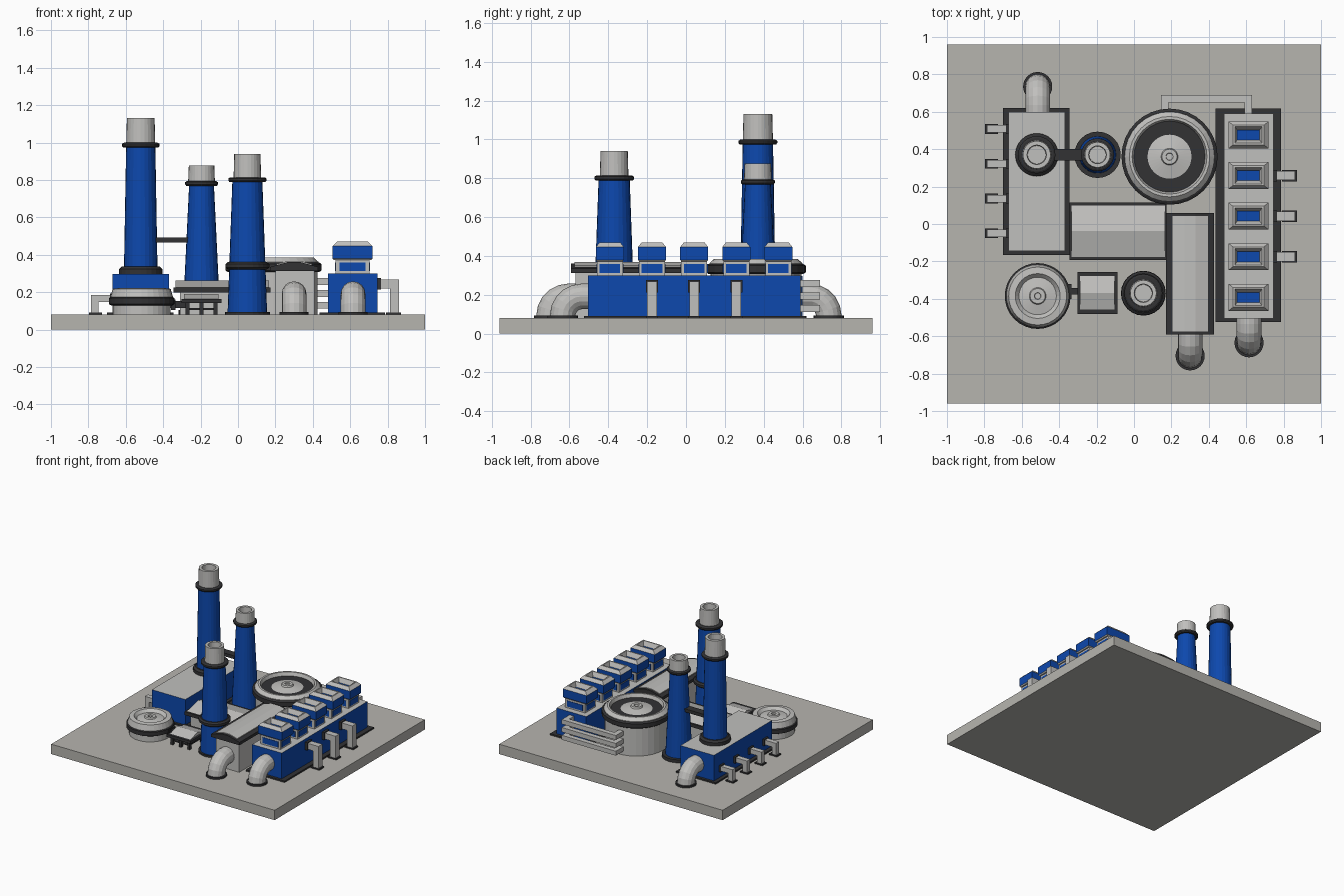
import bpy, bmesh, math
from mathutils import Vector

if "Cube" in bpy.data.objects:
    bpy.data.objects.remove(bpy.data.objects["Cube"])


def material(name, c):
    m = bpy.data.materials.new(name)
    m.diffuse_color = (*c, 1)
    m.use_nodes = True
    m.node_tree.nodes["Principled BSDF"].inputs["Base Color"].default_value = m.diffuse_color
    return m


GROUND = material("concrete", (0.47, 0.46, 0.43))
GRAY = material("light gray", (0.53, 0.525, 0.51))
BLUE = material("blue", (0.004, 0.065, 0.42))
DARK = material("dark gray", (0.032, 0.032, 0.034))
MATS = [GROUND, GRAY, BLUE, DARK]


def make(name, verts, faces, mats):
    me = bpy.data.meshes.new(name)
    me.from_pydata(verts, [], faces)
    for m in MATS:
        me.materials.append(m)
    if not isinstance(mats, list):
        mats = [mats] * len(faces)
    for p, m in zip(me.polygons, mats):
        p.material_index = MATS.index(m)
    bm = bmesh.new()
    bm.from_mesh(me)
    bmesh.ops.recalc_face_normals(bm, faces=bm.faces)
    bm.to_mesh(me)
    bm.free()
    ob = bpy.data.objects.new(name, me)
    bpy.context.collection.objects.link(ob)
    return ob


def loft(name, rings, mats, closed=False):
    """Bridge rings of equal size and cap both ends; one material per ring gap."""
    n = len(rings[0])
    verts = [v for r in rings for v in r]
    faces, fm = [], []
    gaps = len(rings) - 1
    ml = mats if isinstance(mats, list) else [mats] * gaps
    for i in range(gaps):
        for j in range(n):
            k = (j + 1) % n
            faces.append((i * n + j, i * n + k, i * n + n + k, i * n + n + j))
            fm.append(ml[i])
    faces += [tuple(range(n))[::-1], tuple(range(gaps * n, gaps * n + n))]
    fm += [ml[0], ml[-1]]
    return make(name, verts, faces, fm)


def box(name, x0, x1, y0, y1, z0, z1, mat, top=None):
    rings = [[(x0, y0, z), (x1, y0, z), (x1, y1, z), (x0, y1, z)] for z in (z0, z1)]
    ob = loft(name, rings, mat)
    if top:
        for p in ob.data.polygons:
            if p.normal.z > 0.9:
                p.material_index = MATS.index(top)
    return ob


def lathe(name, cx, cy, prof, mats, n=24):
    rings = [[(cx + r * math.cos(2 * math.pi * i / n), cy + r * math.sin(2 * math.pi * i / n), z)
              for i in range(n)] for r, z in prof]
    return loft(name, rings, mats, n)


def extrude(name, prof, a, b, axis, mat):
    """Profile of (across, z) pulled from a to b along x or y."""
    f = (lambda t, u, z: (t, u, z)) if axis == 'x' else (lambda t, u, z: (u, t, z))
    return loft(name, [[f(t, u, z) for u, z in prof] for t in (a, b)], mat)


def chimney(name, x, y, z0, r0, zc, r1, rt, ztop):
    lathe(name + "_shaft", x, y, [(r0, z0), (r1, zc)], BLUE)
    lathe(name + "_collar", x, y, [(r1 + .015, zc - .012), (r1 + .022, zc - .004),
                                   (r1 + .022, zc + .008), (r1 + .012, zc + .014)], DARK)
    lathe(name + "_mouth", x, y, [(rt + .004, zc), (rt, ztop), (rt * .7, ztop), (rt * .66, ztop - .06)], GRAY)


def elbow(name, x, y, d):
    """Fat pipe leaving a wall at y in direction d and bending into the ground."""
    r, n, R, zc = 0.066, 16, 0.1, 0.192
    path = [(0, zc, 0)] + [(.035 + R * math.sin(a), zc - R + R * math.cos(a), a)
                           for a in [math.pi / 2 * i / 5 for i in range(6)]]
    rings = []
    for s, z, a in path:
        rings.append([(x + r * math.cos(t), y + d * (s + r * math.sin(t) * math.sin(a)),
                       z + r * math.sin(t) * math.cos(a))
                      for t in [2 * math.pi * i / n for i in range(n)]])
    loft(name, rings, GRAY)
    lathe(name + "_flange", x, y + d * (.035 + R), [(.078, .08), (.078, .094)], DARK)


def side_duct(name, xw, y, d, zt, th, out, w):
    """Square duct leaving a wall at xw and dropping to the ground."""
    xo = xw + d * out
    xi = xo - d * th
    extrude(name, [(xw, zt), (xo, zt), (xo, .08), (xi, .08), (xi, zt - th), (xw, zt - th)],
            y - w, y + w, 'y', GRAY)
    a, b = sorted((xw - d * .005, xw + d * .02))
    box(name + "_wall_flange", a, b, y - w - .006, y + w + .006, zt - th - .007, zt + .007, DARK)
    a, b = sorted((xo + d * .012, xi - d * .02))
    box(name + "_foot", a, b, y - w - .006, y + w + .006, .08, .09, DARK)


# Ground slab
box("ground_slab", -1, 1, -.96, .96, 0, .08, GROUND)

# Left hall with tall chimney, side ducts and rear pipe
box("left_hall_plinth", -.70, -.345, -.165, .62, .08, .092, DARK)
box("left_hall", -.67, -.37, -.145, .60, .09, .298, BLUE, GRAY)
lathe("tall_chimney_base", -.52, .37, [(.115, .296), (.115, .325), (.1, .338)], DARK)
chimney("tall_chimney", -.52, .37, .3, .09, .985, .078, .074, 1.13)
for i in range(4):
    side_duct("left_duct_%d" % i, -.665, -.05 + .186 * i, -1, .185, .038, .12, .02)
elbow("left_hall_pipe", -.515, .6, 1)

# Middle chimney and bridge to the tall one
lathe("middle_chimney_base", -.195, .37, [(.124, .08), (.124, .105)], DARK)
chimney("middle_chimney", -.195, .37, .08, .1, .78, .066, .068, .877)
box("chimney_bridge", -.46, -.24, .34, .40, .466, .492, DARK)

# Front chimney with a mid collar
lathe("front_chimney_base", .05, -.37, [(.12, .08), (.12, .094)], DARK)
chimney("front_chimney", .05, -.37, .08, .106, .8, .08, .07, .94)
lathe("front_chimney_band", .05, -.37, [(.105, .322), (.118, .332), (.118, .35), (.105, .36)], DARK)

# Large round tank with recessed lid
lathe("large_tank", .19, .36, [(.235, .08), (.235, .32), (.24, .32), (.24, .362), (.215, .385), (.2, .385),
                               (.185, .345), (.045, .372), (.04, .385), (.02, .385), (.018, .378)], GRAY, 32)
lathe("large_tank_band", .19, .36, [(.245, .308), (.257, .316), (.257, .35), (.245, .358)], DARK, 32)

# Small round tank
lathe("small_tank", -.515, -.385, [(.155, .08), (.155, .17), (.168, .172), (.155, .218), (.12, .222), (.1, .2),
                                   (.045, .21), (.04, .22), (.018, .22), (.016, .21)], GRAY, 32)
lathe("small_tank_band", -.515, -.385, [(.165, .13), (.176, .136), (.176, .168), (.165, .175)], DARK, 32)

# Canopy stand next to the small tank
box("canopy_frame", -.302, -.088, -.48, -.256, .142, .164, DARK)
extrude("canopy_roof", [(-.472, .16), (-.368, .19), (-.264, .16)], -.288, -.104, 'x', GRAY)
for x in (-.27, -.195, -.12):
    for y in (-.45, -.29):
        box("canopy_leg", x - .01, x + .01, y - .01, y + .01, .08, .15, DARK)
box("canopy_lower_shelf", -.27, -.12, -.45, -.29, .105, .115, DARK)
box("canopy_link", -.38, -.28, -.378, -.342, .115, .152, DARK)
box("canopy_link_flange", -.358, -.335, -.4, -.32, .105, .16, DARK)

# Middle shed with gable roof along x
box("middle_shed", -.31, .145, -.165, .085, .08, .21, GRAY)
box("middle_shed_eave", -.345, .175, -.192, .115, .198, .226, DARK)
extrude("middle_shed_roof", [(-.183, .224), (-.038, .262), (.106, .224)], -.333, .165, 'x', GRAY)

# Long shed with hipped dark roof and front pipe
box("long_shed", .2, .41, -.57, .03, .08, .33, GRAY)
extrude("long_shed_roof", [(.172, .312), (.428, .312), (.428, .335), (.33, .362), (.27, .362), (.172, .335)],
        -.592, .06, 'y', DARK)
extrude("long_shed_panel", [(.205, .34), (.395, .34), (.395, .35), (.33, .368), (.27, .368), (.205, .35)],
        -.574, .042, 'y', GRAY)
elbow("long_shed_pipe", .3, -.57, -1)

# Right hall with ducts and front pipe
box("right_hall_plinth", .437, .785, -.525, .617, .08, .092, DARK)
box("right_hall", .48, .745, -.505, .59, .09, .3, BLUE, GRAY)
elbow("right_hall_pipe", .615, -.5, -1)
for i in range(3):
    side_duct("right_duct_%d" % i, .745, -.175 + .217 * i, 1, .268, .048, .115, .025)

# Roof vents: gray neck with blue panes, blue hood, gray hopper with blue floor
for i in range(5):
    cx, cy = .612, -.392 + .217 * i
    box("vent_neck_%d" % i, cx - .09, cx + .09, cy - .067, cy + .067, .298, .385, GRAY)
    box("vent_pane_y_%d" % i, cx - .07, cx + .07, cy - .07, cy + .07, .312, .358, BLUE)
    box("vent_pane_x_%d" % i, cx - .093, cx + .093, cy - .053, cy + .053, .312, .358, BLUE)
    steps = [(.1, .066, .372), (.107, .072, .38), (.107, .072, .446), (.083, .053, .47),
             (.073, .044, .47), (.06, .027, .435), (.058, .025, .434)]
    rings = [[(cx + a * sx, cy + b * sy, z) for sx, sy in ((-1, -1), (1, -1), (1, 1), (-1, 1))]
             for a, b, z in steps]
    loft("vent_hood_%d" % i, rings, [GRAY, BLUE, GRAY, GRAY, GRAY, BLUE])

# Three stacked rear pipes joining the large tank and right hall
for i, z in enumerate((.13, .193, .257)):
    box("rear_rail_%d" % i, .145, .63, .65, .69, z - .018, z + .018, GRAY)
    box("rear_rail_tank_end_%d" % i, .145, .185, .56, .66, z - .018, z + .018, GRAY)
    box("rear_rail_hall_end_%d" % i, .59, .63, .58, .66, z - .018, z + .018, GRAY)
